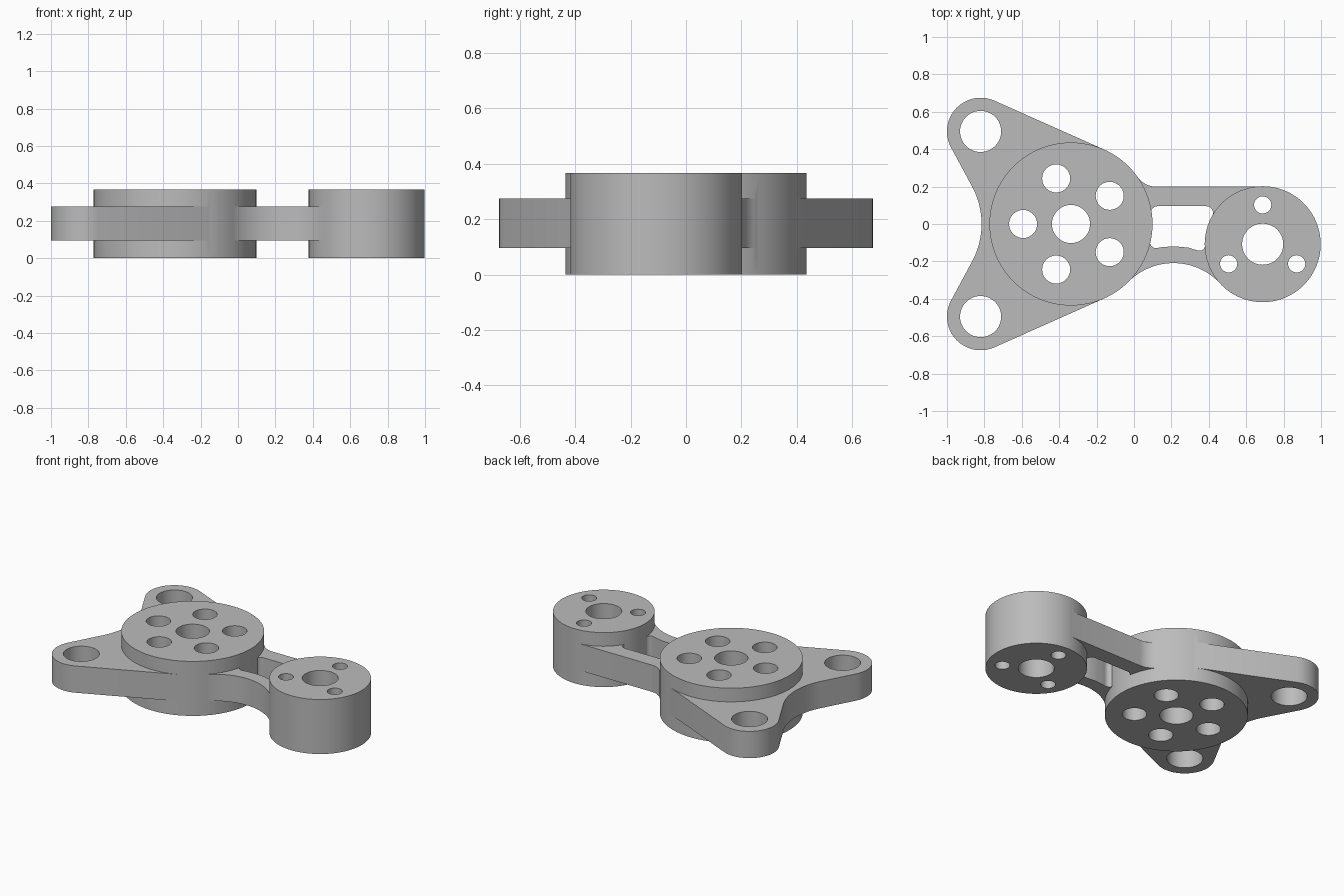
import bpy, bmesh
from math import radians, degrees, sin, cos, tan, acos, atan2, hypot
from mathutils import Vector

cube = bpy.data.objects.get("Cube")
if cube:
    bpy.data.objects.remove(cube, do_unlink=True)

HUB, HUB_R = (-0.337, 0), 0.436
BOSS, BOSS_R = (0.688, -0.108), 0.31
EAR, EAR_R = (-0.82, 0.495), 0.18
HEIGHT = 0.367
PLATE_Z = (0.095, 0.275)


def arc(centre, radius, start, end, steps=24):
    angles = [radians(start + (end - start) * i / steps) for i in range(steps + 1)]
    return [(centre[0] + radius * cos(a), centre[1] + radius * sin(a)) for a in angles]


def circle(centre, radius, steps=96):
    return arc(centre, radius, 0, 360, steps)[:-1]


def bearing(a, b):
    return degrees(atan2(b[1] - a[1], b[0] - a[0]))


def rounded(corners, steps=8):
    """Polygon from (x, y, radius) corners, each rounded by its radius."""
    points = []
    for i, (x, y, r) in enumerate(corners):
        p = Vector((x, y))
        if r == 0:
            points.append((x, y))
            continue
        u = (Vector(corners[i - 1][:2]) - p).normalized()
        v = (Vector(corners[(i + 1) % len(corners)][:2]) - p).normalized()
        half = u.angle(v) / 2
        centre = p + (u + v).normalized() * r / sin(half)
        first, last = p + u * r / tan(half), p + v * r / tan(half)
        a, b = bearing(centre, first), bearing(centre, last)
        points += arc(centre, r, a, a + (b - a + 180) % 360 - 180, steps)
    return points


def prism(name, outlines, bottom, top):
    """Extrude one or more flat outlines into a single object."""
    bm = bmesh.new()
    for outline in outlines:
        face = bm.faces.new([bm.verts.new((x, y, bottom)) for x, y in outline])
        grown = bmesh.ops.extrude_face_region(bm, geom=[face], use_keep_orig=True)
        moved = [g for g in grown["geom"] if isinstance(g, bmesh.types.BMVert)]
        bmesh.ops.translate(bm, verts=moved, vec=(0, 0, top - bottom))
    bmesh.ops.recalc_face_normals(bm, faces=bm.faces)
    mesh = bpy.data.meshes.new(name)
    bm.to_mesh(mesh)
    bm.free()
    obj = bpy.data.objects.new(name, mesh)
    bpy.context.collection.objects.link(obj)
    return obj


def combine(target, other, operation):
    mod = target.modifiers.new(operation.lower(), "BOOLEAN")
    mod.operation, mod.object, mod.solver = operation, other, "EXACT"
    bpy.context.view_layer.objects.active = target
    bpy.ops.object.modifier_apply(modifier=mod.name)
    bpy.data.objects.remove(other, do_unlink=True)


# Tangent angles joining the ears to the hub and to the hollow rear edge
ear_dist = hypot(EAR[0] - HUB[0], EAR[1])
side = bearing(HUB, EAR) - degrees(acos((HUB_R - EAR_R) / ear_dist))
REAR_R = 0.42
rear = (-0.815 - REAR_R, 0)
rear_dist = hypot(EAR[0] - rear[0], EAR[1])
hollow = bearing(rear, EAR) - degrees(acos((REAR_R + EAR_R) / rear_dist))
low_ear = (EAR[0], -EAR[1])

# Arm edges: a fillet above and a wide hollow below
FILLET_R, LOW_R = 0.12, 0.34
fillet, low = (0.118, 0.2 + FILLET_R), (0.211, -0.549)

outline = arc(EAR, EAR_R, side, 180 + hollow)
outline += arc(rear, REAR_R, hollow, -hollow)
outline += arc(low_ear, EAR_R, 180 - hollow, 360 - side)
outline += arc(HUB, HUB_R, -side, -side, 1)[:1]
outline += arc(low, LOW_R, bearing(low, HUB), bearing(low, BOSS))
outline += [(BOSS[0], BOSS[1] + BOSS_R - 0.002)]
outline += arc(fillet, FILLET_R, -90, bearing(fillet, HUB))
outline += arc(HUB, HUB_R, side, side, 1)[:1]
bracket = prism("bracket", [outline], *PLATE_Z)

# Pocket through the arm
pocket = rounded([
    (0.085, 0.095, 0.035), (0.098, 0, 0), (0.076, -0.139, 0.035),
    (0.14, -0.125, 0), (0.211, -0.119, 0), (0.29, -0.126, 0),
    (0.381, -0.154, 0.03), (0.38, -0.108, 0), (0.412, 0.03, 0),
    (0.443, 0.095, 0.035)])
combine(bracket, prism("pocket_cutter", [pocket], -0.1, 0.5), "DIFFERENCE")

# Round hub and end boss
combine(bracket, prism("hub", [circle(HUB, HUB_R)], 0, HEIGHT), "UNION")
combine(bracket, prism("end_boss", [circle(BOSS, BOSS_R)], 0, HEIGHT), "UNION")

# Bores and bolt holes
holes = [circle(HUB, 0.102, 48), circle(BOSS, 0.11, 48),
         circle(EAR, 0.11, 48), circle(low_ear, 0.11, 48)]
for centre, ring, radius, count, start in ((HUB, 0.256, 0.075, 5, 180),
                                           (BOSS, 0.21, 0.046, 3, 90)):
    for i in range(count):
        spot = arc(centre, ring, start + 360 * i / count, 0, 1)[0]
        holes.append(circle(spot, radius, 32))
combine(bracket, prism("hole_cutter", holes, -0.1, 0.5), "DIFFERENCE")

# Plain grey finish
grey = bpy.data.materials.new("grey_metal")
grey.use_nodes = True
colour = (0.5, 0.5, 0.5, 1)
grey.diffuse_color = colour
grey.node_tree.nodes["Principled BSDF"].inputs["Base Color"].default_value = colour
bracket.data.materials.clear()
bracket.data.materials.append(grey)

bpy.ops.object.select_all(action="DESELECT")
bracket.select_set(True)
bpy.context.view_layer.objects.active = bracket
bpy.ops.object.shade_smooth_by_angle(angle=radians(30))
